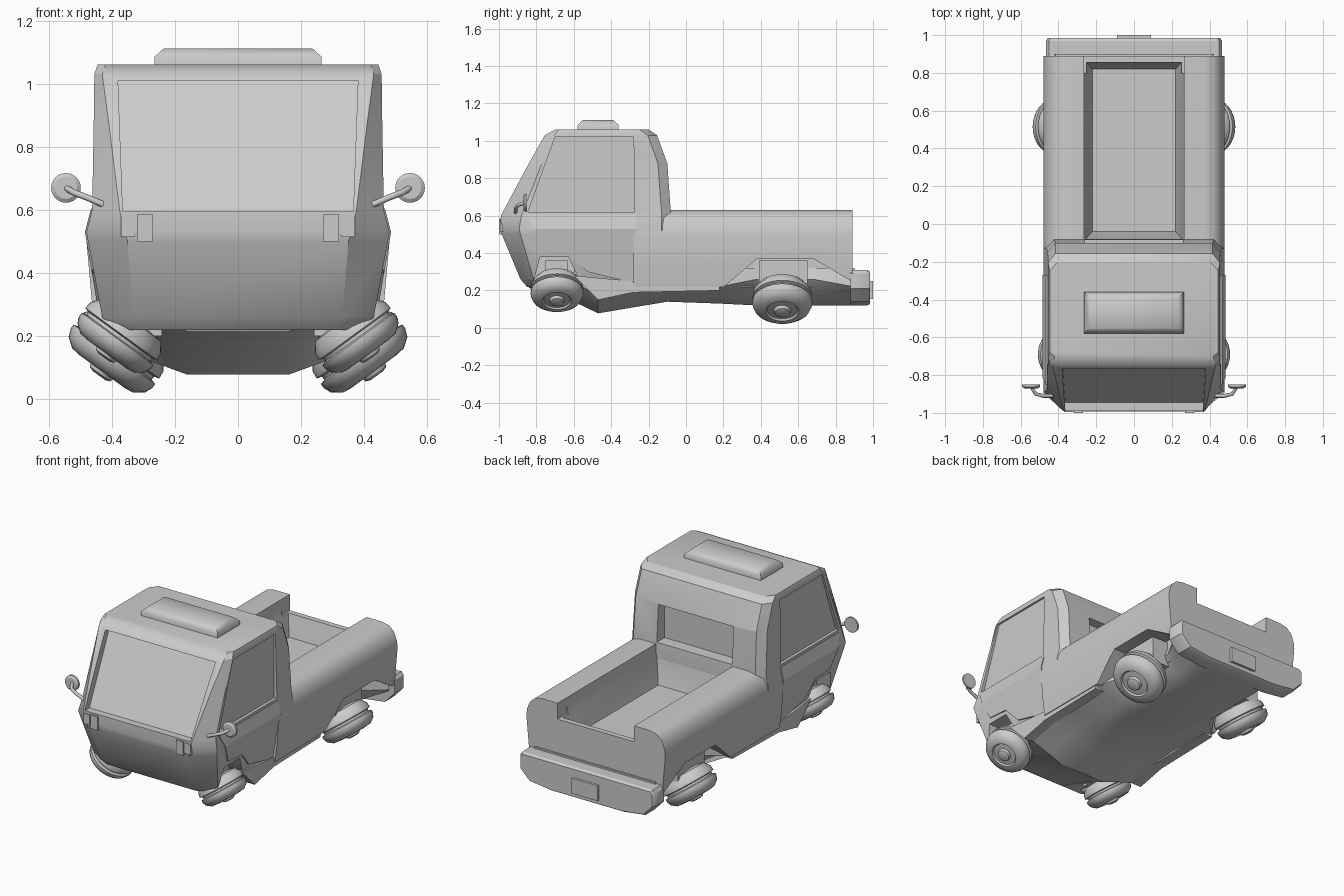
import bpy, bmesh, math
from mathutils import Vector

if "Cube" in bpy.data.objects:
    bpy.data.objects.remove(bpy.data.objects["Cube"])


def loft(name, parts, angle=32):
    """Closed solids, each skinned through its list of equal-length rings."""
    bm = bmesh.new()
    for rings in parts:
        vs = [[bm.verts.new(p) for p in r] for r in rings]
        n = len(vs[0])
        for a, b in zip(vs, vs[1:]):
            for i in range(n):
                bm.faces.new((a[i], a[(i + 1) % n], b[(i + 1) % n], b[i]))
        bm.faces.new(vs[0][::-1])
        bm.faces.new(vs[-1])
    bmesh.ops.recalc_face_normals(bm, faces=bm.faces[:])
    me = bpy.data.meshes.new(name)
    bm.to_mesh(me)
    bm.free()
    ob = bpy.data.objects.new(name, me)
    bpy.context.collection.objects.link(ob)
    smooth(ob, angle)
    return ob


def activate(ob):
    bpy.ops.object.select_all(action='DESELECT')
    ob.select_set(True)
    bpy.context.view_layer.objects.active = ob


def smooth(ob, angle=32):
    activate(ob)
    bpy.ops.object.shade_smooth_by_angle(angle=math.radians(angle))


def prism(name, yz, x0, x1, both=False):
    """Side outline (y, z) extruded across x; x limits may depend on z."""
    f = lambda x, z: x(z) if callable(x) else x
    sides = (1, -1) if both else (1,)
    return loft(name, [[[(s * f(x, z), y, z) for y, z in yz] for x in (x0, x1)] for s in sides])


def box(name, x0, x1, y0, y1, z0, z1, both=False):
    return prism(name, [(y0, z0), (y1, z0), (y1, z1), (y0, z1)], x0, x1, both)


def rect(hx, y0, y1, z):
    return [(-hx, y0, z), (hx, y0, z), (hx, y1, z), (-hx, y1, z)]


def mirrored(half, y):
    """Half section (x, z) mirrored into a full ring at y."""
    return [(x, y, z) for x, z in half] + [(-x, y, z) for x, z in reversed(half)]


def cut(ob, cutter):
    cutter.hide_render = True
    m = ob.modifiers.new("cut", 'BOOLEAN')
    m.object = cutter
    m.solver = 'EXACT'
    activate(ob)
    bpy.ops.object.modifier_apply(modifier=m.name)
    bpy.data.objects.remove(cutter)


# Cab: stacked horizontal sections (z, front, back, half width, corner x, corner y)
layers = [(.22, -.85, -.08, .40, .31, .06), (.26, -.885, -.08, .43, .33, .07),
          (.50, -.985, -.08, .475, .35, .10), (.53, -.992, -.08, .48, .36, .10),
          (.60, -.99, -.08, .462, .375, .11), (.88, -.84, -.10, .457, .41, .07),
          (1.03, -.755, -.155, .455, .43, .05), (1.06, -.70, -.20, .445, .42, .02)]
cab = loft("cab", [[[(-hw, b - .05, z), (-hw, f + cy, z), (-cx, f, z), (cx, f, z),
                     (hw, f + cy, z), (hw, b - .05, z), (hw - .04, b, z), (-hw + .04, b, z)]
                    for z, f, b, hw, cx, cy in layers]])

# Windscreen, rear window, side windows and front arches are recessed
screen = lambda z: .365 + .036 * (z - .595)
cut(cab, prism("screen_cut", [(-.945, .595), (-.725, 1.01), (-1.1, 1.01), (-1.1, .595)],
               lambda z: -screen(z), screen))
cut(cab, box("rear_window_cut", -.26, .26, -.16, .1, .64, .87))
cut(cab, prism("side_window_cut", [(-.845, .62), (-.70, 1.02), (-.28, 1.02), (-.275, .62)],
               .443, .6, True))
cut(cab, prism("front_arch_cut", [(-.84, .15), (-.78, .38), (-.63, .38), (-.58, .28), (-.46, .15)],
               .28, .6, True))
smooth(cab)


# Doors follow the bulge of the cab side
def side_x(z):
    if z > .53:
        return .485 - (z - .53) * .26
    return .485 - (.53 - z) * .17


for nm, outline in (("door_upper", [(-.85, .605), (-.27, .605), (-.27, .53), (-.815, .53)]),
                    ("door_lower", [(-.815, .53), (-.27, .53), (-.275, .26), (-.30, .245),
                                    (-.53, .30), (-.62, .40), (-.76, .41)])):
    prism(nm, outline, .40, side_x, True)

# Cargo body with tapered well, low tailgate and rear arches
half = [(.40, .22), (.45, .22), (.462, .30), (.48, .50), (.475, .54), (.455, .59), (.42, .62), (.37, .63)]
body = loft("cargo_body", [[mirrored(half, -.28), mirrored(half, .89)]])
cut(body, loft("well_cut", [[rect(.22, -.04, .82, .40), rect(.265, -.09, .87, .58),
                             rect(.265, -.09, .87, .8)]]))
cut(body, box("tailgate_cut", -.265, .265, .8, 1, .53, .8))
cut(body, prism("rear_arch_cut", [(.18, .2), (.38, .37), (.68, .37), (.90, .24), (.92, .2)],
                .29, .6, True))
smooth(body)

# Underbody: keel sections (y, bottom, side half width, side height)
keel = [(-.84, .215, .27, .25), (-.62, .15, .27, .26), (-.47, .078, .43, .17),
        (-.28, .11, .44, .21), (-.10, .14, .44, .22), (.18, .13, .44, .22),
        (.38, .12, .31, .26), (.68, .12, .31, .26), (.90, .12, .44, .22)]
loft("underbody", [[mirrored([(.16, zb), (.255, zb + .035), (w, zs), (w - .02, .32)], y)
                    for y, zb, w, zs in keel]])

# Side sills
prism("sill", [(-.60, .28), (-.47, .15), (-.28, .19), (.18, .20), (.18, .23), (-.28, .25), (-.50, .27)],
      .38, .445, True)

# Rear bumper and blank plate
bump = [(.25, .12), (.40, .14), (.465, .21), (.465, .29), (.45, .31)]
loft("rear_bumper", [[mirrored(bump, .88), mirrored(bump, .97),
                      mirrored([(x * .98, .215 + (z - .215) * .9) for x, z in bump], .985)]])
box("plate", -.09, .09, .97, 1.0, .155, .25)

# Roof pod
loft("roof_pod", [[rect(.265, -.58, -.36, 1.05), rect(.265, -.58, -.36, 1.085),
                   rect(.235, -.55, -.39, 1.112)]], 50)

# Headlights
box("headlight_inner", .27, .32, -1.0, -.94, .50, .585, True)
box("headlight_outer", .328, .37, -.995, -.92, .515, .58, True)

# Suspension mounts behind the wheels
box("rear_mount", .26, .40, .39, .65, .20, .36, True)
box("front_mount", .24, .38, -.75, -.63, .20, .36, True)

# Wheels: turned profile (radius, height), tilted face-down and outward
tyre = [(.025, .018), (.04, .012), (.046, -.005), (.08, -.008), (.088, .002), (.12, -.002),
        (.15, -.025), (.16, -.05), (.16, -.065), (.143, -.07), (.143, -.082), (.16, -.087),
        (.157, -.115), (.13, -.15), (.08, -.16)]
for nm, x, y, z, k in (("front_wheel", .415, -.69, .145, .88), ("rear_wheel", .43, .515, .09, 1)):
    for s in (1, -1):
        w = loft(nm, [[[(k * r * math.cos(a * math.pi / 16), k * r * math.sin(a * math.pi / 16), k * h)
                        for a in range(32)] for r, h in tyre]])
        w.rotation_mode = 'QUATERNION'
        w.rotation_quaternion = Vector((.59 * s, 0, -.81)).to_track_quat('Z', 'Y')
        w.location = (s * x, y, z)

# Wing mirrors on bent stalks
for s in (1, -1):
    cu = bpy.data.curves.new("mirror_arm", 'CURVE')
    cu.dimensions = '3D'
    cu.bevel_depth = .01
    cu.bevel_resolution = 2
    cu.use_fill_caps = True
    sp = cu.splines.new('POLY')
    path = [(.41, -.91, .61), (.48, -.91, .64), (.52, -.90, .655), (.545, -.86, .67)]
    sp.points.add(len(path) - 1)
    for p, (x, y, z) in zip(sp.points, path):
        p.co = (s * x, y, z, 1)
    bpy.context.collection.objects.link(bpy.data.objects.new("mirror_arm", cu))
    loft("mirror", [[[(s * .545 + r * math.cos(a * math.pi / 12), y, .67 + r * math.sin(a * math.pi / 12))
                      for a in range(24)] for r, y in ((.035, -.87), (.047, -.862), (.047, -.85))]])
